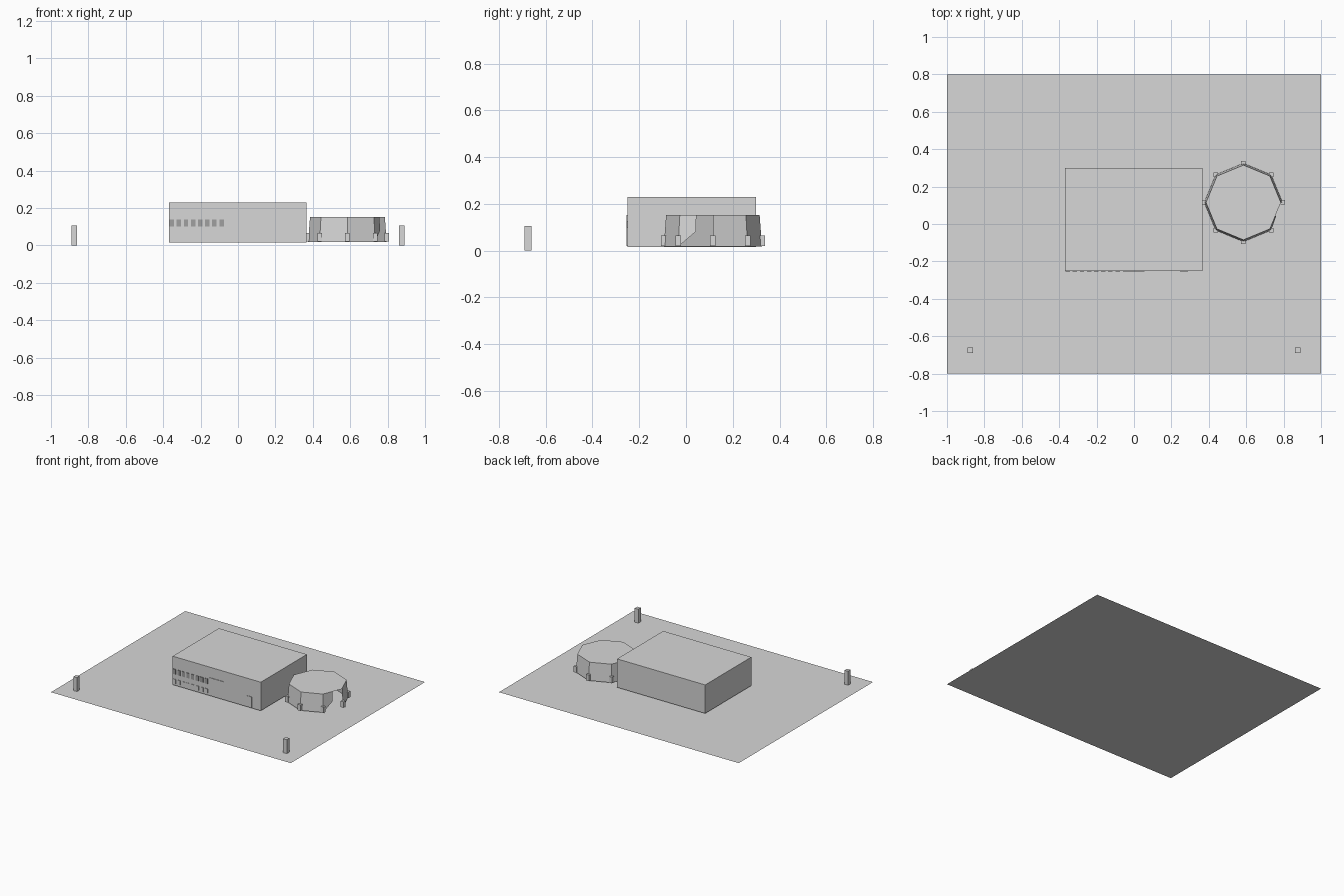
import bpy, bmesh, math
from mathutils import Vector

if "Cube" in bpy.data.objects:
    bpy.data.objects.remove(bpy.data.objects["Cube"])


def material(name, v):
    m = bpy.data.materials.new(name)
    m.diffuse_color = (v, v, v, 1)
    m.use_nodes = True
    m.node_tree.nodes["Principled BSDF"].inputs["Base Color"].default_value = m.diffuse_color
    return m


GREY = material("light grey", 0.68)
DARK = material("window grey", 0.35)


def finish(name, bm, mat):
    me = bpy.data.meshes.new(name)
    bm.to_mesh(me)
    bm.free()
    ob = bpy.data.objects.new(name, me)
    bpy.context.collection.objects.link(ob)
    me.materials.append(mat)
    return ob


def box(name, lo, hi, mat=GREY):
    bm = bmesh.new()
    bmesh.ops.create_cube(bm, size=1)
    for v in bm.verts:
        v.co = Vector([lo[i] + (v.co[i] + 0.5) * (hi[i] - lo[i]) for i in range(3)])
    return finish(name, bm, mat)


# Flat site
bm = bmesh.new()
bm.faces.new([bm.verts.new(p) for p in
              ((-1, -0.8, 0), (1, -0.8, 0), (1, 0.8, 0), (-1, 0.8, 0))])
finish("site_plane", bm, GREY)

# Main building
box("main_hall", (-0.37, -0.25, 0.015), (0.365, 0.30, 0.23))

# Two rows of windows on the left of the front wall
for row, (z0, z1) in enumerate(((0.03, 0.062), (0.10, 0.138))):
    for i in range(8):
        x = -0.366 + i * 0.038
        box(f"window_{row}_{i}", (x, -0.254, z0), (x + 0.024, -0.249, z1),
            DARK if row else GREY)
box("front_sign_panel", (-0.06, -0.254, 0.125), (0.055, -0.249, 0.152))
box("door_frame", (0.245, -0.254, 0.02), (0.29, -0.249, 0.10))

# Octagonal pavilion: tapered walls, one half-open bay, one open roof wedge
CX, CY, Z0, Z1 = 0.585, 0.115, 0.017, 0.152


def ring(r, z):
    return [Vector((CX + r * math.cos(k * math.pi / 4),
                    CY + r * math.sin(k * math.pi / 4), z)) for k in range(8)]


low, high = ring(0.21, Z0), ring(0.2, Z1)
bm = bmesh.new()
for k in range(8):
    n = (k + 1) % 8
    if k == 7:
        top_mid = (high[k] + high[n]) / 2
        mid = ((low[k] + low[n]) / 2).lerp(top_mid, 0.48)
        pts = [low[k], mid, top_mid, high[k]]
    else:
        pts = [low[k], low[n], high[n], high[k]]
    bm.faces.new([bm.verts.new(p) for p in pts])
bmesh.ops.remove_doubles(bm, verts=bm.verts[:], dist=1e-5)
finish("pavilion_walls", bm, GREY)

bm = bmesh.new()
bm.faces.new([bm.verts.new(p) for p in
              [Vector((CX, CY, Z1))] + high[1:] + high[:1]])
bmesh.ops.triangulate(bm, faces=bm.faces[:])
finish("pavilion_roof", bm, GREY)

# Corner blocks around the pavilion
for k, p in enumerate(low):
    box(f"pavilion_corner_block_{k}", (p.x - 0.012, p.y - 0.012, 0.02),
        (p.x + 0.012, p.y + 0.012, 0.065))

# Gate posts at the front corners
for s, side in ((-1, "left"), (1, "right")):
    box(f"gate_post_{side}", (s * 0.875 - 0.015, -0.69, 0),
        (s * 0.875 + 0.015, -0.66, 0.105))
